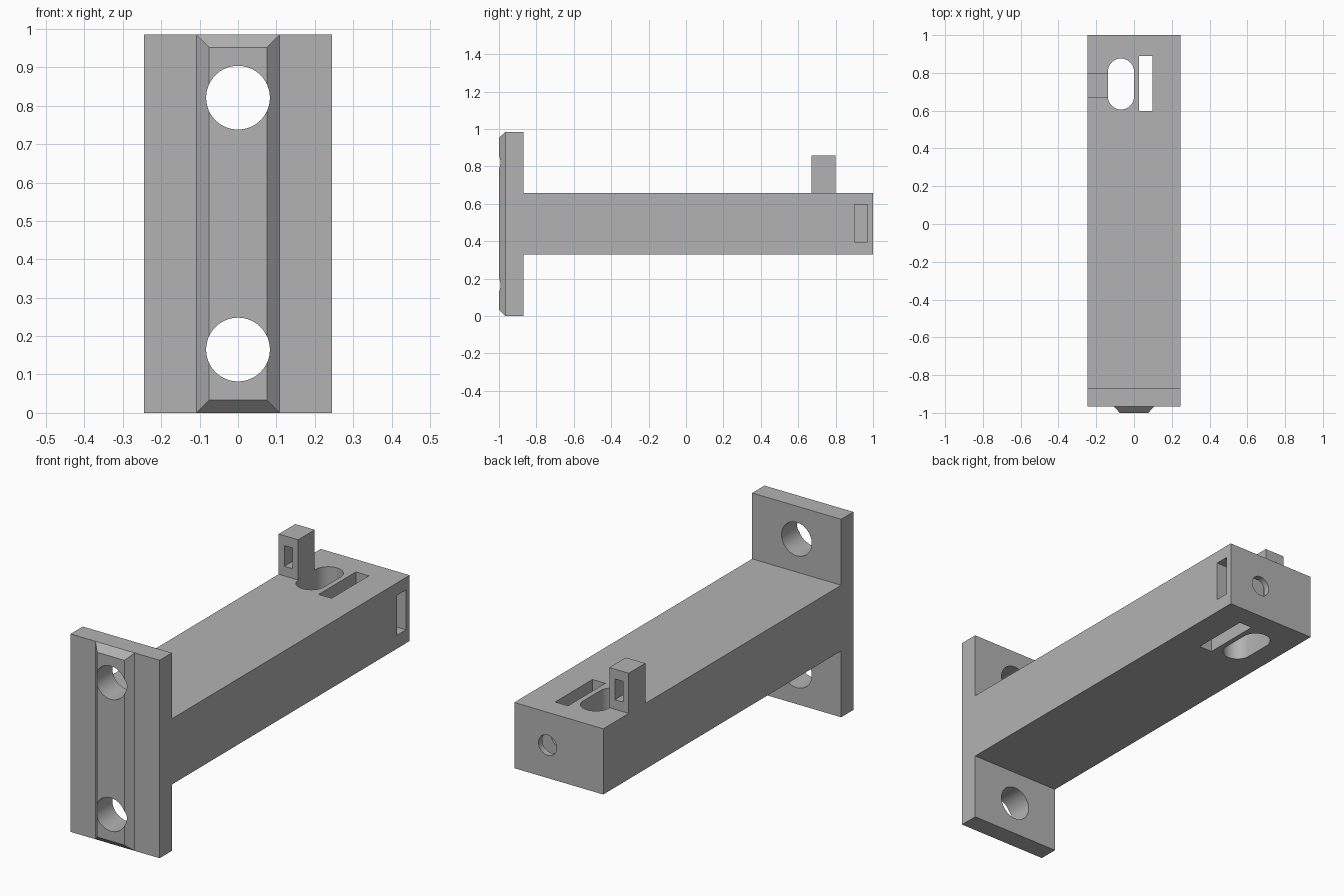
import bpy, bmesh, math
from mathutils import Matrix, Vector

cube = bpy.data.objects.get("Cube")
if cube:
    bpy.data.objects.remove(cube, do_unlink=True)

grey = bpy.data.materials.new("mid grey")
grey.use_nodes = True
COLOUR = (0.45, 0.45, 0.45, 1)
grey.diffuse_color = COLOUR
grey.node_tree.nodes["Principled BSDF"].inputs["Base Color"].default_value = COLOUR


def finish(name, bm):
    bmesh.ops.recalc_face_normals(bm, faces=bm.faces[:])
    mesh = bpy.data.meshes.new(name)
    bm.to_mesh(mesh)
    bm.free()
    mesh.materials.append(grey)
    ob = bpy.data.objects.new(name, mesh)
    bpy.context.collection.objects.link(ob)
    return ob


def box(name, x, y, z):
    """Box from (low, high) ranges on each axis."""
    bm = bmesh.new()
    bmesh.ops.create_cube(bm, size=1)
    for v in bm.verts:
        v.co = Vector(r[0] if c < 0 else r[1] for c, r in zip(v.co, (x, y, z)))
    return finish(name, bm)


def rod(name, centre, radius, length, axis, stretch=0):
    """Round rod along y or z; stretch pulls it into an oblong along y."""
    bm = bmesh.new()
    bmesh.ops.create_cone(bm, cap_ends=True, segments=64, radius1=radius,
                          radius2=radius, depth=length)
    if stretch:
        bmesh.ops.bisect_plane(bm, geom=bm.verts[:] + bm.edges[:] + bm.faces[:],
                               plane_co=(0, 0, 0), plane_no=(0, 1, 0))
        for v in bm.verts:
            if abs(v.co.y) > 1e-5:
                v.co.y += math.copysign(stretch, v.co.y)
    if axis == "Y":
        bm.transform(Matrix.Rotation(math.pi / 2, 4, "X"))
    bm.transform(Matrix.Translation(centre))
    return finish(name, bm)


def cut(ob, cutters):
    """Subtract each cutter, then remove it."""
    bpy.context.view_layer.objects.active = ob
    for c in cutters:
        mod = ob.modifiers.new("cut", "BOOLEAN")
        mod.operation = "DIFFERENCE"
        mod.solver = "EXACT"
        mod.object = c
        bpy.ops.object.modifier_apply(modifier=mod.name)
        bpy.data.objects.remove(c, do_unlink=True)


def smooth(ob):
    bpy.ops.object.select_all(action="DESELECT")
    ob.select_set(True)
    bpy.context.view_layer.objects.active = ob
    bpy.ops.object.shade_smooth_by_angle(angle=math.radians(25))


HALF, TOP = 0.245, 0.985
BEAM_LOW, BEAM_HIGH = 0.33, 0.657
PLATE_FRONT, PLATE_BACK = -0.966, -0.87


def screw_holes():
    return [rod("screw_cutter", (0, -0.9, z), 0.083, 0.5, "Y") for z in (0.165, 0.821)]


# Mounting plate
plate = box("mounting_plate", (-HALF, HALF), (PLATE_FRONT, PLATE_BACK), (0, TOP))
cut(plate, screw_holes())

# Raised rail on the plate, narrowing on all four sides
rail = box("front_rail", (-0.108, 0.108), (-1, PLATE_FRONT), (0, TOP))
for v in rail.data.vertices:
    if v.co.y < -0.99:
        v.co.x -= math.copysign(0.033, v.co.x)
        v.co.z += 0.033 if v.co.z < 0.5 else -0.033
cut(rail, screw_holes())

# Arm with oblong hole, narrow slot, nut pocket and end bolt hole
arm = box("arm", (-HALF, HALF), (PLATE_BACK, 1), (BEAM_LOW, BEAM_HIGH))
mid = (BEAM_LOW + BEAM_HIGH) / 2
cut(arm, [
    rod("oblong_cutter", (-0.069, 0.741, mid), 0.069, 0.6, "Z", stretch=0.066),
    box("slot_cutter", (0.026, 0.097), (0.597, 0.89), (0, 1)),
    box("pocket_cutter", (-0.04, 0.4), (0.9, 0.97), (0.397, 0.595)),
    rod("bolt_cutter", (0.062, 0.95, mid), 0.05, 0.3, "Y"),
])

# Upright post with a small window
post = box("post", (-HALF, -0.138), (0.67, 0.80), (BEAM_HIGH, 0.857))
cut(post, [box("window_cutter", (-0.214, -0.169), (0.5, 1), (0.705, 0.808))])

for part in (plate, rail, arm, post):
    smooth(part)
